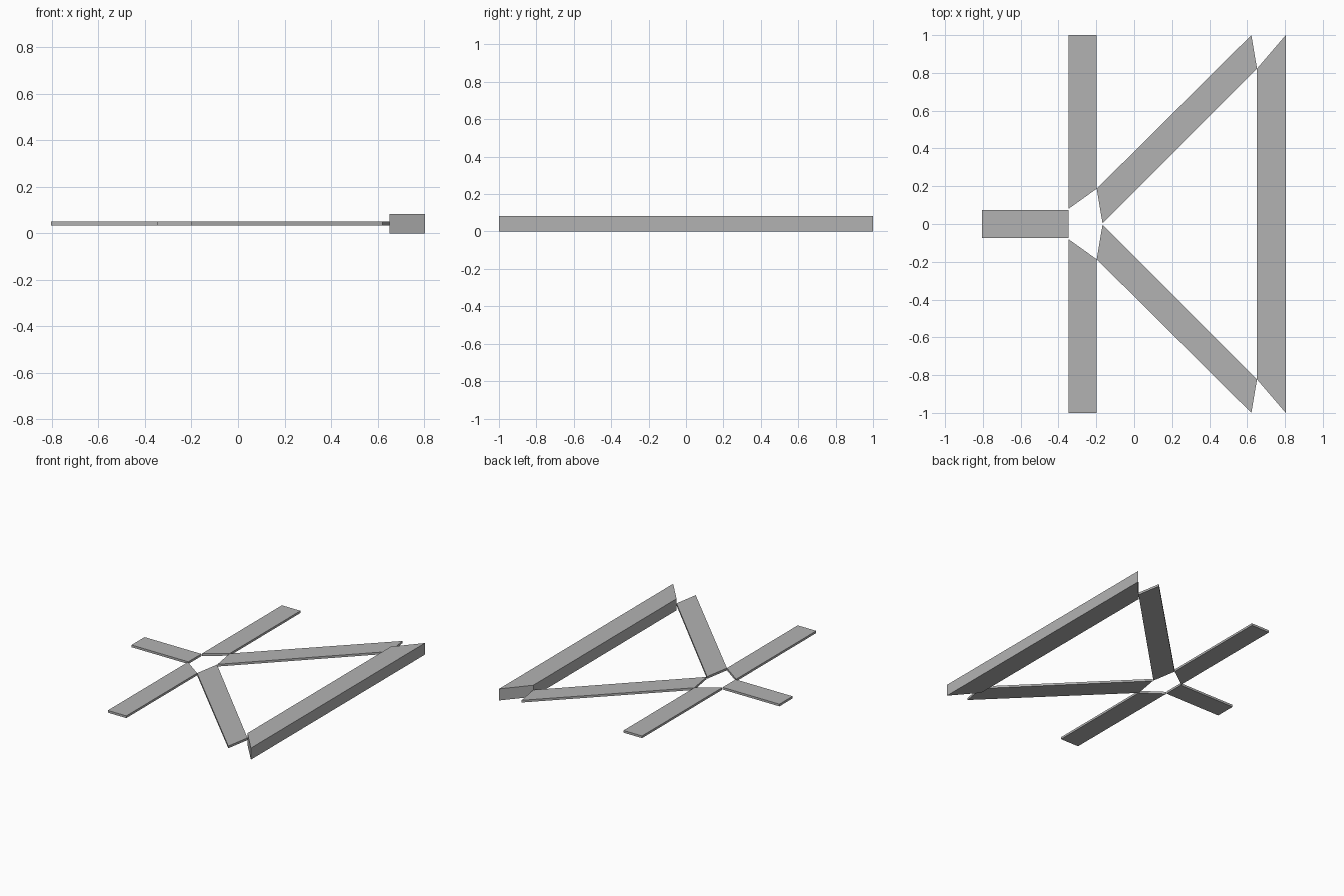
import bpy
import bmesh

cube = bpy.data.objects.get("Cube")
if cube:
    bpy.data.objects.remove(cube, do_unlink=True)

# Single grey finish
GREY = (0.45, 0.45, 0.45, 1.0)
grey = bpy.data.materials.new("plain_grey")
grey.use_nodes = True
grey.diffuse_color = GREY
grey.node_tree.nodes["Principled BSDF"].inputs["Base Color"].default_value = GREY

MID = 0.042          # height of the shared centre plane
THIN = 0.016         # thickness of the flat strips
TALL = 2 * MID       # height of the end bar


def slab(name, outline, thickness):
    """Extrude a flat outline into a slab centred on the middle plane."""
    bm = bmesh.new()
    base = bm.faces.new([bm.verts.new((x, y, MID - thickness / 2)) for x, y in outline])
    grown = bmesh.ops.extrude_face_region(bm, geom=[base])["geom"]
    top = [v for v in grown if isinstance(v, bmesh.types.BMVert)]
    bmesh.ops.translate(bm, verts=top, vec=(0, 0, thickness))
    bmesh.ops.recalc_face_normals(bm, faces=bm.faces)
    mesh = bpy.data.meshes.new(name)
    bm.to_mesh(mesh)
    bm.free()
    mesh.materials.append(grey)
    obj = bpy.data.objects.new(name, mesh)
    bpy.context.scene.collection.objects.link(obj)
    return obj


# Short stem
slab("stem", [(-0.804, -0.075), (-0.347, -0.075), (-0.347, 0.075), (-0.804, 0.075)], THIN)

# Tall end bar with mitred ends
slab("end_bar", [(0.652, -0.823), (0.804, -1), (0.804, 1), (0.652, 0.823)], TALL)

# Straight arms and diagonal braces, mirrored front to back
arm = [(-0.347, 0.08), (-0.198, 0.187), (-0.198, 1), (-0.347, 1)]
brace = [(-0.167, 0.003), (0.652, 0.823), (0.622, 1), (-0.198, 0.187)]
for side, sign in (("back", 1), ("front", -1)):
    slab(side + "_arm", [(x, sign * y) for x, y in arm], THIN)
    slab(side + "_brace", [(x, sign * y) for x, y in brace], THIN)
